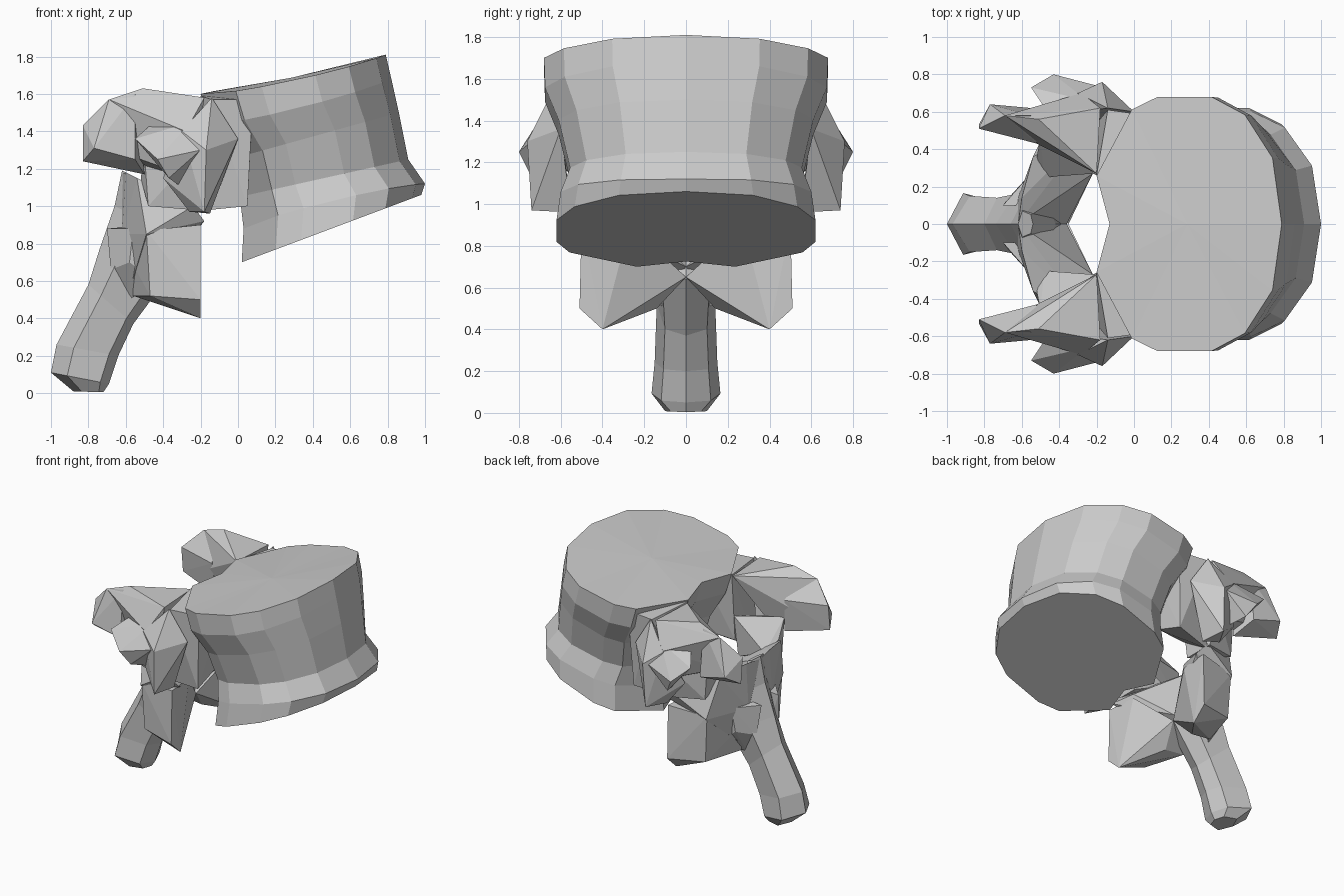
import bpy, bmesh


def finish(name, bm, mirror=False):
    bmesh.ops.recalc_face_normals(bm, faces=bm.faces)
    me = bpy.data.meshes.new(name)
    bm.to_mesh(me)
    bm.free()
    ob = bpy.data.objects.new(name, me)
    bpy.context.collection.objects.link(ob)
    if mirror:
        m = ob.modifiers.new("mirror", "MIRROR")
        m.use_axis = (False, True, False)
        m.use_mirror_merge = False
    return ob


def loft(name, rings):
    """Skin closed rings of equal length and fan the two ends."""
    bm = bmesh.new()
    rows = [[bm.verts.new(p) for p in r] for r in rings]
    n = len(rows[0])
    for a, b in zip(rows, rows[1:]):
        for i in range(n):
            j = (i + 1) % n
            bm.faces.new((a[i], a[j], b[j], b[i]))
    for row in (rows[0], rows[-1]):
        mid = bm.verts.new(sum((v.co for v in row), row[0].co * 0) / n)
        for i in range(n):
            bm.faces.new((row[i], row[(i + 1) % n], mid))
    return finish(name, bm)


def hull(name, pts):
    """Faceted lump around a few points, mirrored left to right."""
    bm = bmesh.new()
    for p in pts:
        bm.verts.new(p)
    res = bmesh.ops.convex_hull(bm, input=bm.verts[:])
    bmesh.ops.delete(bm, geom=[v for v in res["geom_interior"]
                               if isinstance(v, bmesh.types.BMVert)], context="VERTS")
    return finish(name, bm, True)


# Tilted drum body: back x, back z, front x, front z, half width, droop at the sides
half = [(0.0, .38), (.19, .9), (.33, 1), (.62, 1), (.8, .86), (.95, .52)]
outline = [(.07, 0)] + half + [(1, 0)] + [(u, -w) for u, w in reversed(half)]
levels = [(-.20, 1.60, .79, 1.81, .68, .03), (-.15, 1.44, .82, 1.68, .675, .03),
          (-.04, 1.25, .86, 1.50, .61, 0), (.01, 1.05, .91, 1.25, .555, 0),
          (.03, .88, 1.0, 1.12, .60, -.03), (.02, .70, .98, 1.06, .62, 0)]
loft("body", [[(xb + (xf - xb) * u, w * hw, zb + (zf - zb) * u - d * w * w * (u > .1))
               for u, w in outline] for xb, zb, xf, zf, hw, d in levels])

# Central rear spine: six-sided sections, given as upper and lower edge and half width
spine = [(-.62, 1.19, -.54, 1.15, .07), (-.66, 1.0, -.42, .88, .13),
         (-.74, .77, -.36, .64, .16), (-.80, .58, -.56, .37, .14),
         (-.97, .26, -.64, .20, .15), (-1.0, .11, -.69, .05, .165),
         (-.88, .01, -.72, .005, .10)]
sections = []
for xa, za, xb, zb, w in spine:
    at = lambda t, y: (xa + (xb - xa) * t, y, za + (zb - za) * t)
    sections.append([at(0, 0), at(.28, w), at(.85, w * .72), at(1, 0),
                     at(.85, -w * .72), at(.28, -w)])
loft("rear_spine", sections)

# Bridges from the body to the side arms
hull("bridge", [(.08, .28, 1.55), (.08, .58, 1.57), (.05, .55, 1.0), (.05, .32, 1.08),
                (-.2, .26, 1.59), (-.14, .61, 1.57), (-.25, .48, .97), (-.22, .27, 1.1)])

# Upper arms sweeping outward and back
hull("upper_arm", [(-.2, .27, 1.58), (-.18, .62, 1.58), (-.51, .56, 1.63), (-.5, .44, 1.42),
                   (-.69, .58, 1.57), (-.66, .50, 1.30), (-.42, .45, 1.18),
                   (-.24, .62, 1.15), (-.28, .70, 1.40)])
hull("arm_tip", [(-.69, .58, 1.57), (-.83, .51, 1.43), (-.83, .53, 1.24), (-.77, .64, 1.31),
                 (-.52, .43, 1.42), (-.50, .46, 1.17), (-.55, .58, 1.60), (-.55, .62, 1.25)])

# Outer knobs on the flanks
hull("flank_knob", [(.0, .60, 1.36), (-.17, .76, 1.30), (-.14, .62, 1.58), (-.15, .55, .96),
                    (-.18, .74, .97), (-.26, .60, .97), (-.40, .58, 1.15), (-.3, .70, 1.40)])
hull("flank_spur", [(-.43, .80, 1.25), (-.55, .73, 1.36), (-.37, .75, 1.15), (-.2, .74, 1.3),
                    (-.3, .6, 1.1), (-.45, .58, 1.45), (-.25, .66, 1.45)])

# Webs joining the arms to the rear plates
hull("arm_web", [(-.52, .36, 1.15), (-.48, .25, 1.08), (-.21, .27, 1.28), (-.50, .46, 1.28),
                 (-.24, .52, .98), (-.30, .56, 1.2), (-.48, .46, 1.0), (-.24, .28, .98)])

# Rear plates closing the ring, with root lumps and lower flaps
hull("rear_plate", [(-.62, .0, 1.17), (-.60, .14, 1.18), (-.54, .36, 1.15), (-.24, .50, 1.0),
                    (-.18, .45, .92), (-.22, .27, .93), (-.36, .0, .70), (-.62, .14, .85),
                    (-.49, .46, .85), (-.58, .12, .55)])
hull("root_lump", [(-.70, .10, .88), (-.56, .26, .88), (-.58, .24, .70), (-.68, .13, .66),
                   (-.58, .10, .50), (-.45, .25, .60), (-.45, .1, .9)])
hull("lower_flap", [(-.2, .40, .40), (-.2, .51, .50), (-.2, .50, .90), (-.47, .44, .52),
                    (-.49, .45, .87), (-.40, .14, .50), (-.35, .0, .65), (-.56, .14, .52),
                    (-.22, .27, .90), (-.58, .15, .72)])
